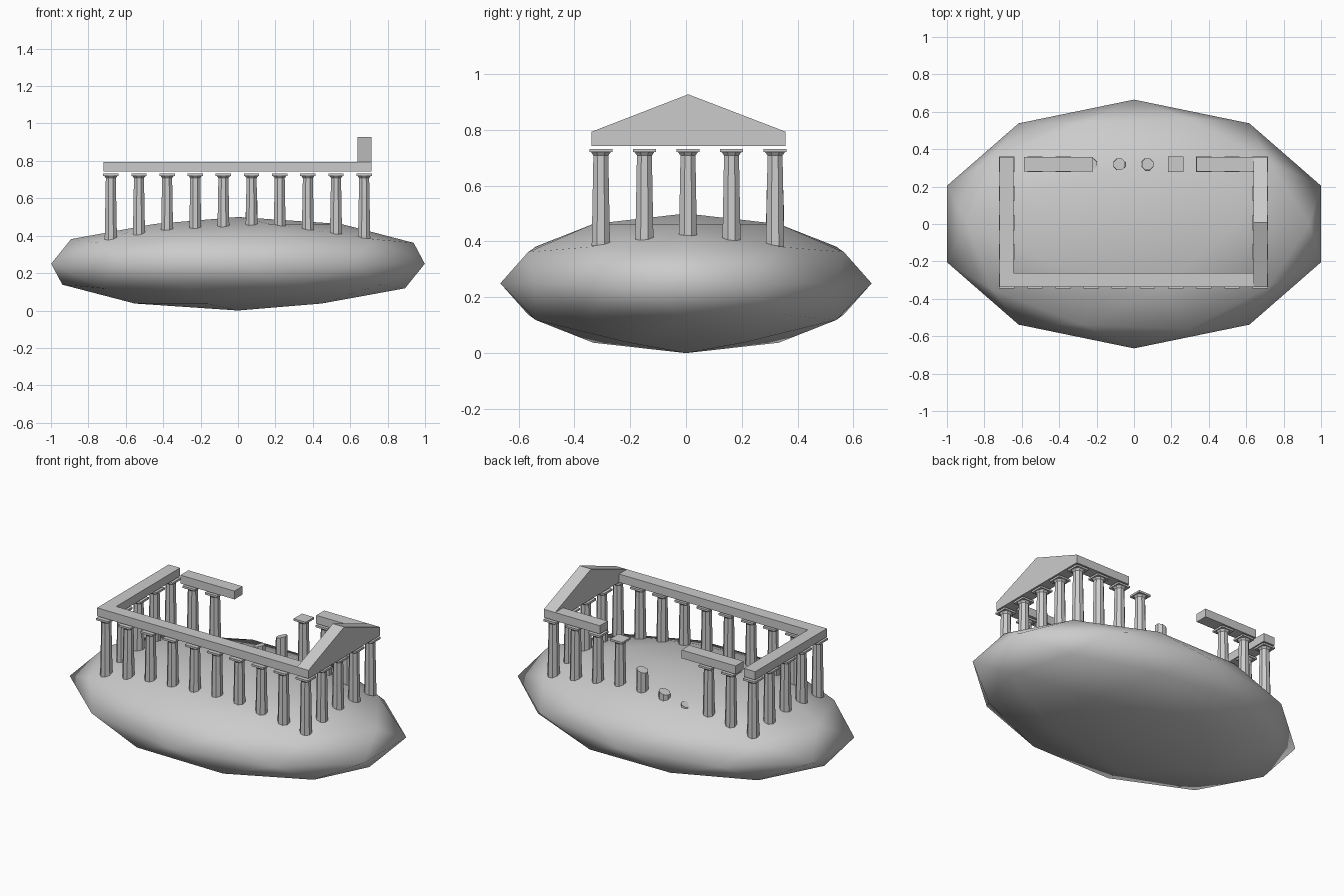
import bpy, bmesh
from math import pi, cos, sin
from mathutils import Matrix, Vector

cube = bpy.data.objects.get("Cube")
if cube:
    bpy.data.objects.remove(cube, do_unlink=True)

stone = bpy.data.materials.new("grey_stone")
stone.use_nodes = True
GREY = (0.6, 0.6, 0.6, 1)
stone.diffuse_color = GREY
stone.node_tree.nodes["Principled BSDF"].inputs["Base Color"].default_value = GREY


def finish(name, bm, smooth=False):
    """Turn a bmesh into a named stone object."""
    bmesh.ops.recalc_face_normals(bm, faces=bm.faces)
    for f in bm.faces:
        f.smooth = smooth
    mesh = bpy.data.meshes.new(name)
    bm.to_mesh(mesh)
    bm.free()
    mesh.materials.append(stone)
    obj = bpy.data.objects.new(name, mesh)
    bpy.context.collection.objects.link(obj)
    return obj


def add_box(bm, lo, hi):
    lo, hi = Vector(lo), Vector(hi)
    mat = Matrix.Translation((lo + hi) / 2) @ Matrix.Diagonal((*(hi - lo), 1))
    bmesh.ops.create_cube(bm, size=1, matrix=mat)


def add_shaft(bm, x, y, rings):
    """Eight-sided solid through (radius, height) rings."""
    loops = [[bm.verts.new((x + r * cos(pi / 8 + i * pi / 4),
                            y + r * sin(pi / 8 + i * pi / 4), z))
              for i in range(8)] for r, z in rings]
    for a, b in zip(loops, loops[1:]):
        for i in range(8):
            j = (i + 1) % 8
            bm.faces.new((a[i], a[j], b[j], b[i]))
    bm.faces.new(loops[0])
    bm.faces.new(loops[-1])


# Floating island
bm = bmesh.new()
bmesh.ops.create_icosphere(bm, subdivisions=2, radius=1)
for v in bm.verts:
    v.co = Vector((v.co.x * 1.05, v.co.y * 0.665, v.co.z * 0.25 + 0.25))
finish("island", bm, smooth=True)

# Columns
FOOT, TOP, HALF = 0.36, 0.732, 0.041


def column(name, x, y):
    bm = bmesh.new()
    add_shaft(bm, x, y, [(0.036, FOOT), (0.029, 0.708), (0.04, 0.722)])
    add_box(bm, (x - HALF, y - HALF, 0.72), (x + HALF, y + HALF, TOP))
    finish(name, bm)


def broken_column(name, x, y, top):
    bm = bmesh.new()
    add_shaft(bm, x, y, [(0.036, FOOT), (0.033, top)])
    # Tilt the broken end
    for v in bm.verts:
        if v.co.z > FOOT + 0.01:
            v.co.z += (v.co.x - x) * 0.3
    finish(name, bm)


xs = [-0.68 + 0.1505 * i for i in range(10)]
ys = [-0.305 + 0.156 * i for i in range(5)]
broken = {3: 0.447, 4: 0.485, 5: 0.58}
for i, x in enumerate(xs):
    column(f"front_column_{i + 1}", x, ys[0])
    if i in broken:
        broken_column(f"broken_column_{i - 2}", x, ys[-1], broken[i])
    else:
        column(f"back_column_{i + 1}", x, ys[-1])
for side, x in (("right", xs[0]), ("left", xs[-1])):
    for i, y in enumerate(ys[1:-1]):
        column(f"{side}_column_{i + 1}", x, y)

# Beams resting over the columns
LOW, HIGH = 0.742, 0.793
beams = {
    "front_beam": (-0.72, 0.715, -0.338, -0.262),
    "right_beam": (-0.72, -0.643, -0.262, 0.357),
    "left_beam": (0.638, 0.715, -0.262, 0.357),
    "back_beam_right": (-0.587, -0.22, 0.28, 0.357),
    "back_beam_left": (0.335, 0.638, 0.28, 0.357),
}
for name, (x0, x1, y0, y1) in beams.items():
    bm = bmesh.new()
    add_box(bm, (x0, y0, LOW), (x1, y1, HIGH))
    finish(name, bm)

# Triangular pediment on the left end
bm = bmesh.new()
tri = [bm.verts.new((0.638, y, z)) for y, z in
       ((-0.338, HIGH), (0.357, HIGH), (0.008, 0.927))]
face = bm.faces.new(tri)
ext = bmesh.ops.extrude_face_region(bm, geom=[face], use_keep_orig=True)
for v in ext["geom"]:
    if isinstance(v, bmesh.types.BMVert):
        v.co.x = 0.715
finish("pediment", bm)
